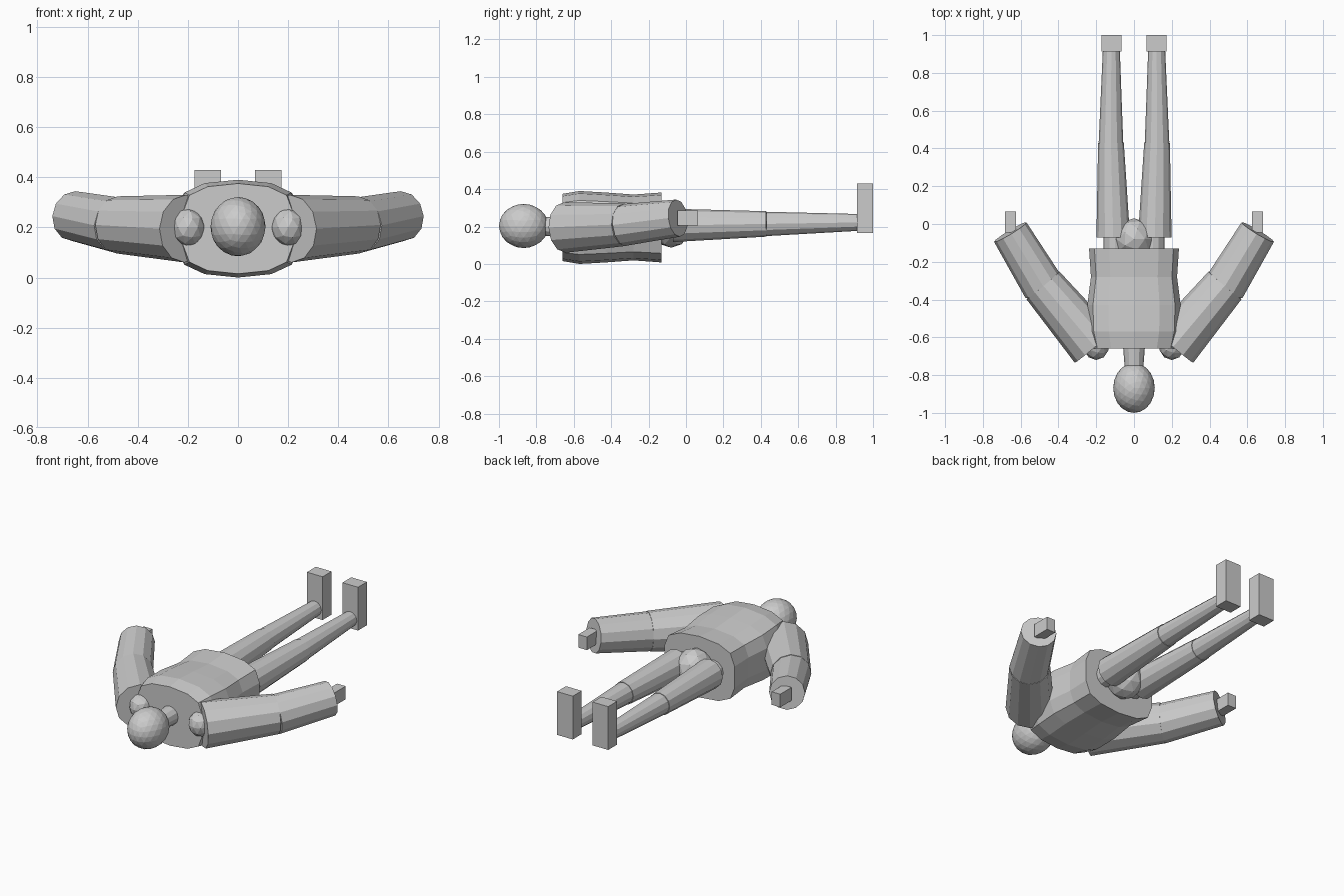
import bpy, bmesh, math
from mathutils import Vector, Matrix

cube = bpy.data.objects.get("Cube")
if cube:
    bpy.data.objects.remove(cube, do_unlink=True)

grey = bpy.data.materials.new("plain_grey")
grey.use_nodes = True
grey.diffuse_color = (0.6, 0.6, 0.6, 1)
grey.node_tree.nodes["Principled BSDF"].inputs["Base Color"].default_value = (0.6, 0.6, 0.6, 1)


def finish(name, bm):
    bmesh.ops.recalc_face_normals(bm, faces=bm.faces)
    mesh = bpy.data.meshes.new(name)
    bm.to_mesh(mesh)
    bm.free()
    mesh.materials.append(grey)
    obj = bpy.data.objects.new(name, mesh)
    bpy.context.collection.objects.link(obj)
    return obj


def ball(name, center, radii, detail):
    bm = bmesh.new()
    m = Matrix.Translation(center) @ Matrix.Diagonal((*radii, 1))
    bmesh.ops.create_icosphere(bm, subdivisions=detail, radius=1, matrix=m)
    return finish(name, bm)


def box(name, center, size):
    bm = bmesh.new()
    m = Matrix.Translation(center) @ Matrix.Diagonal((*size, 1))
    bmesh.ops.create_cube(bm, size=1, matrix=m)
    return finish(name, bm)


def limb(name, start, end, r1, r2, sides=12):
    a, b = Vector(start), Vector(end)
    bm = bmesh.new()
    m = Matrix.Translation((a + b) / 2) @ (b - a).to_track_quat("Z", "Y").to_matrix().to_4x4()
    bmesh.ops.create_cone(bm, cap_ends=True, segments=sides, radius1=r1, radius2=r2,
                          depth=(b - a).length, matrix=m)
    return finish(name, bm)


def torso(name, rings, quarter, z):
    # Rounded cross-section swept along the body with changing width and depth
    half = quarter + [(x, -d) for x, d in reversed(quarter)]
    outline = half + [(-x, d) for x, d in reversed(half[1:-1])]
    bm = bmesh.new()
    loops = [[bm.verts.new((x * w, y, z + d * h)) for x, d in outline] for y, w, h in rings]
    n = len(outline)
    for lo, hi in zip(loops, loops[1:]):
        for i in range(n):
            j = (i + 1) % n
            bm.faces.new((lo[i], lo[j], hi[j], hi[i]))
    bm.faces.new(loops[0])
    bm.faces.new(loops[-1])
    return finish(name, bm)


# Head, neck, trunk and pelvis
ball("head", (0, -0.868, 0.203), (0.11, 0.132, 0.118), 3)
limb("neck", (0, -0.78, 0.2), (0, -0.62, 0.2), 0.048, 0.06)
torso("torso",
      [(-0.66, 0.22, 0.18), (-0.57, 0.242, 0.195), (-0.43, 0.247, 0.187),
       (-0.28, 0.228, 0.176), (-0.13, 0.238, 0.187)],
      [(0, 1), (0.55, 0.93), (0.88, 0.74), (1, 0.35)], 0.195)
ball("pelvis", (0, -0.08, 0.205), (0.11, 0.11, 0.118), 2)

# Paired parts
for side, s in (("left", 1), ("right", -1)):
    ball(side + "_shoulder", (s * 0.2, -0.645, 0.2), (0.068, 0.075, 0.076), 2)
    limb(side + "_upper_arm", (s * 0.21, -0.648, 0.195), (s * 0.482, -0.325, 0.21), 0.135, 0.114)
    limb(side + "_forearm", (s * 0.478, -0.335, 0.208), (s * 0.655, -0.043, 0.245), 0.112, 0.1)
    box(side + "_hand", (s * 0.655, 0.01, 0.245), (0.058, 0.11, 0.08))
    limb(side + "_hip", (s * 0.1, -0.2, 0.2), (s * 0.1, -0.05, 0.203), 0.062, 0.062)
    limb(side + "_thigh", (s * 0.11, -0.07, 0.206), (s * 0.122, 0.43, 0.214), 0.089, 0.068)
    limb(side + "_shin", (s * 0.122, 0.43, 0.214), (s * 0.12, 0.92, 0.222), 0.065, 0.045)
    box(side + "_foot", (s * 0.12, 0.957, 0.297), (0.106, 0.086, 0.265))
